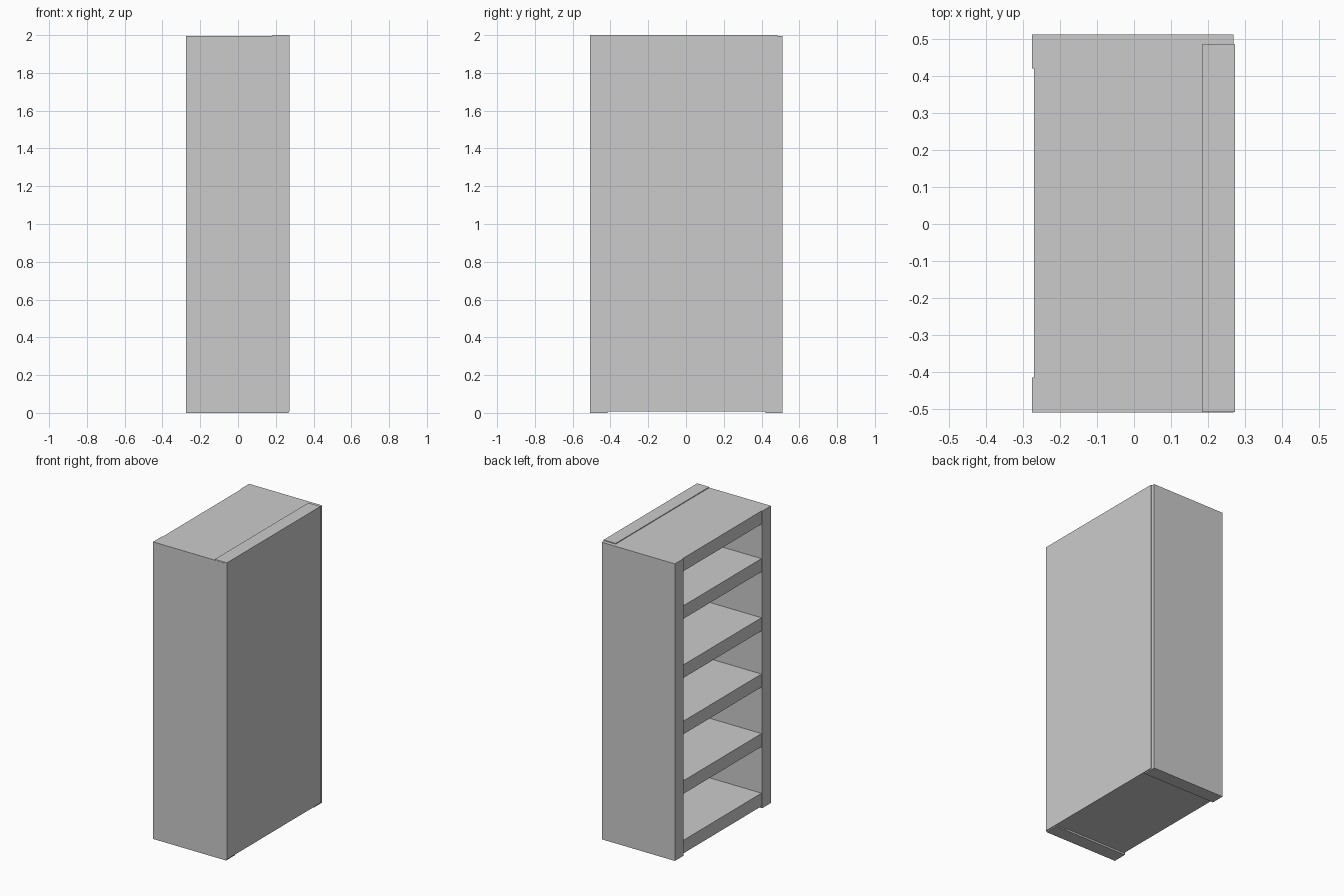
import bpy

if "Cube" in bpy.data.objects:
    bpy.data.objects.remove(bpy.data.objects["Cube"])


def board(name, x, y, z):
    """Axis-aligned board given by its (min, max) range on each axis."""
    bpy.ops.mesh.primitive_cube_add(size=1, location=[(a + b) / 2 for a, b in (x, y, z)])
    ob = bpy.context.object
    ob.name = ob.data.name = name
    ob.scale = [b - a for a, b in (x, y, z)]
    bpy.ops.object.transform_apply(location=False, rotation=False, scale=True)
    return ob


# Upright side panels
board("side_panel_front", (-0.275, 0.268), (-0.509, -0.415), (0, 1.995))
board("side_panel_rear", (-0.275, 0.268), (0.42, 0.511), (0, 1.995))

# Backing panel, slightly taller than the sides
board("back_panel", (0.183, 0.273), (-0.508, 0.485), (0.008, 2.0))

# Shelves, from the base board to the top board (open towards -x)
for i, z in enumerate((0.012, 0.412, 0.812, 1.19, 1.587, 1.907)):
    board(f"shelf_{i + 1}", (-0.27, 0.183), (-0.415, 0.42), (z, z + 0.088))
